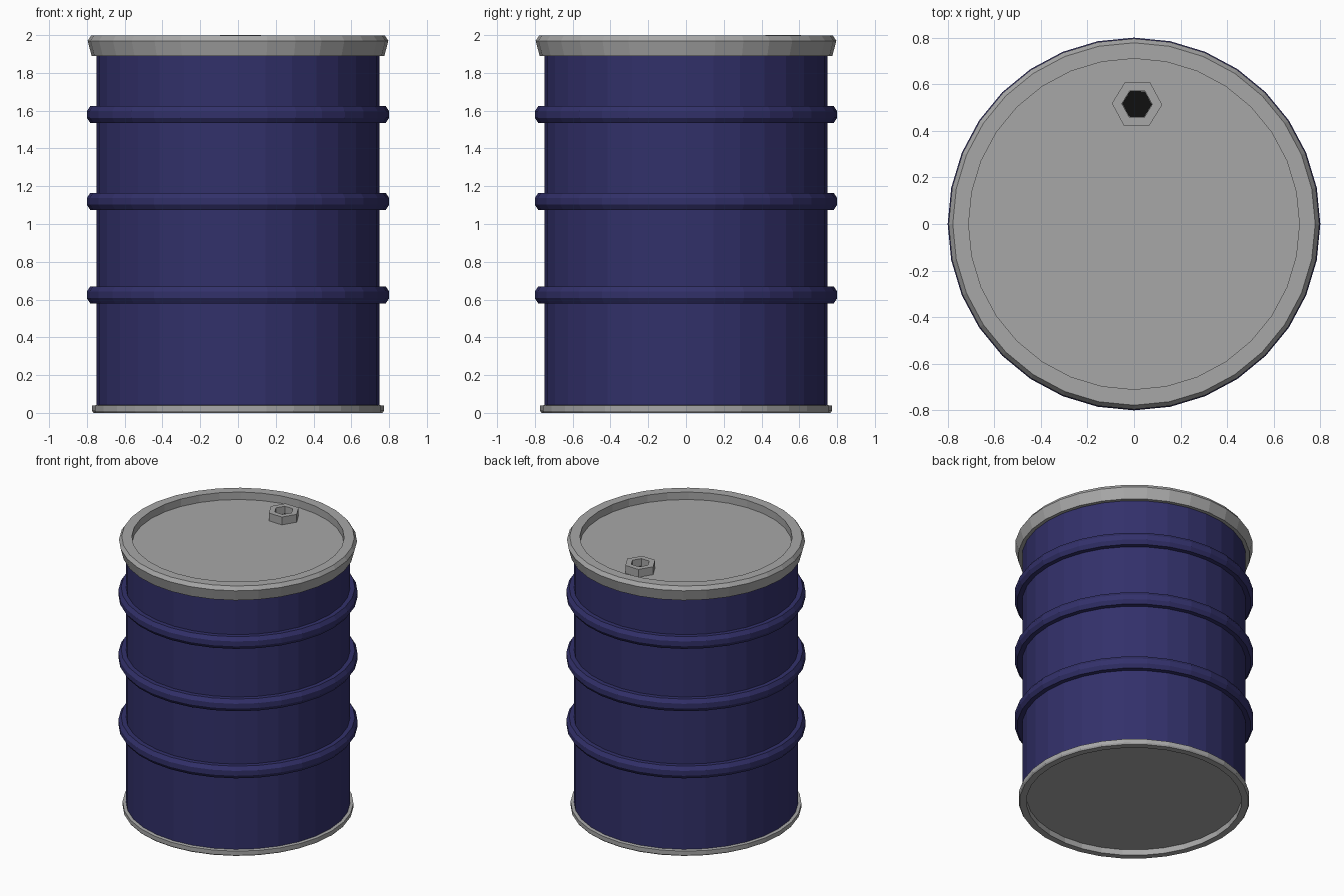
import bpy, bmesh
from math import cos, sin, tau

default = bpy.data.objects.get("Cube")
if default:
    bpy.data.objects.remove(default, do_unlink=True)

SIDES = 32


def make_material(name, rgb):
    mat = bpy.data.materials.new(name)
    mat.use_nodes = True
    mat.diffuse_color = (*rgb, 1)
    bsdf = next(n for n in mat.node_tree.nodes if n.type == 'BSDF_PRINCIPLED')
    bsdf.inputs["Base Color"].default_value = (*rgb, 1)
    return mat


blue = make_material("navy blue paint", (0.032, 0.03, 0.145))
grey = make_material("grey metal", (0.39, 0.39, 0.39))
black = make_material("black hole", (0.005, 0.005, 0.005))


def revolve(name, profile, mat, sides=SIDES, centre=(0, 0, 0), closed=False,
            cap_start=False, cap_end=False, turn=0.0):
    """Spin an (r, z) profile about z; outer walls run bottom to top."""
    bm = bmesh.new()
    rings = [[bm.verts.new((r * cos(turn + tau * i / sides),
                            r * sin(turn + tau * i / sides), z))
              for i in range(sides)] for r, z in profile]
    pairs = list(zip(rings, rings[1:]))
    if closed:
        pairs.append((rings[-1], rings[0]))
    for low, high in pairs:
        for i in range(sides):
            j = (i + 1) % sides
            bm.faces.new((low[i], low[j], high[j], high[i]))
    if cap_start:
        bm.faces.new(rings[0][::-1])
    if cap_end:
        bm.faces.new(rings[-1])
    mesh = bpy.data.meshes.new(name)
    bm.to_mesh(mesh)
    bm.free()
    mesh.materials.append(mat)
    obj = bpy.data.objects.new(name, mesh)
    obj.location = centre
    bpy.context.collection.objects.link(obj)
    return obj


# Drum wall
revolve("drum_body", [(0.75, 0.03), (0.75, 1.92)], blue)

# Three chamfered reinforcing hoops
hoop = [(0.74, -0.045), (0.782, -0.045), (0.8, -0.018),
        (0.8, 0.018), (0.782, 0.045), (0.74, 0.045)]
for label, z in (("lower", 0.625), ("middle", 1.12), ("upper", 1.58)):
    revolve(label + "_hoop", hoop, blue, centre=(0, 0, z), closed=True)

# Lid with a flared skirt, raised rim and sunken top
revolve("lid", [(0.745, 1.89), (0.775, 1.89), (0.796, 1.97), (0.778, 1.997),
                (0.71, 1.997), (0.71, 1.942)], grey, cap_end=True)

# Base rim with a recessed floor
revolve("base", [(0.72, 0.042), (0.72, 0.0), (0.765, 0.0), (0.772, 0.01),
                 (0.772, 0.038), (0.745, 0.042)], grey, cap_start=True)

# Hollow six-sided filler nut and its dark opening
spot = (0.013, 0.515, 1.94)
revolve("filler_nut", [(0.108, 0), (0.108, 0.06), (0.065, 0.06), (0.065, 0)],
        grey, sides=6, centre=spot, closed=True, turn=-0.03)
revolve("filler_opening", [(0.064, 0.001), (0.064, 0.006)], black,
        sides=6, centre=spot, cap_start=True, cap_end=True, turn=-0.03)
